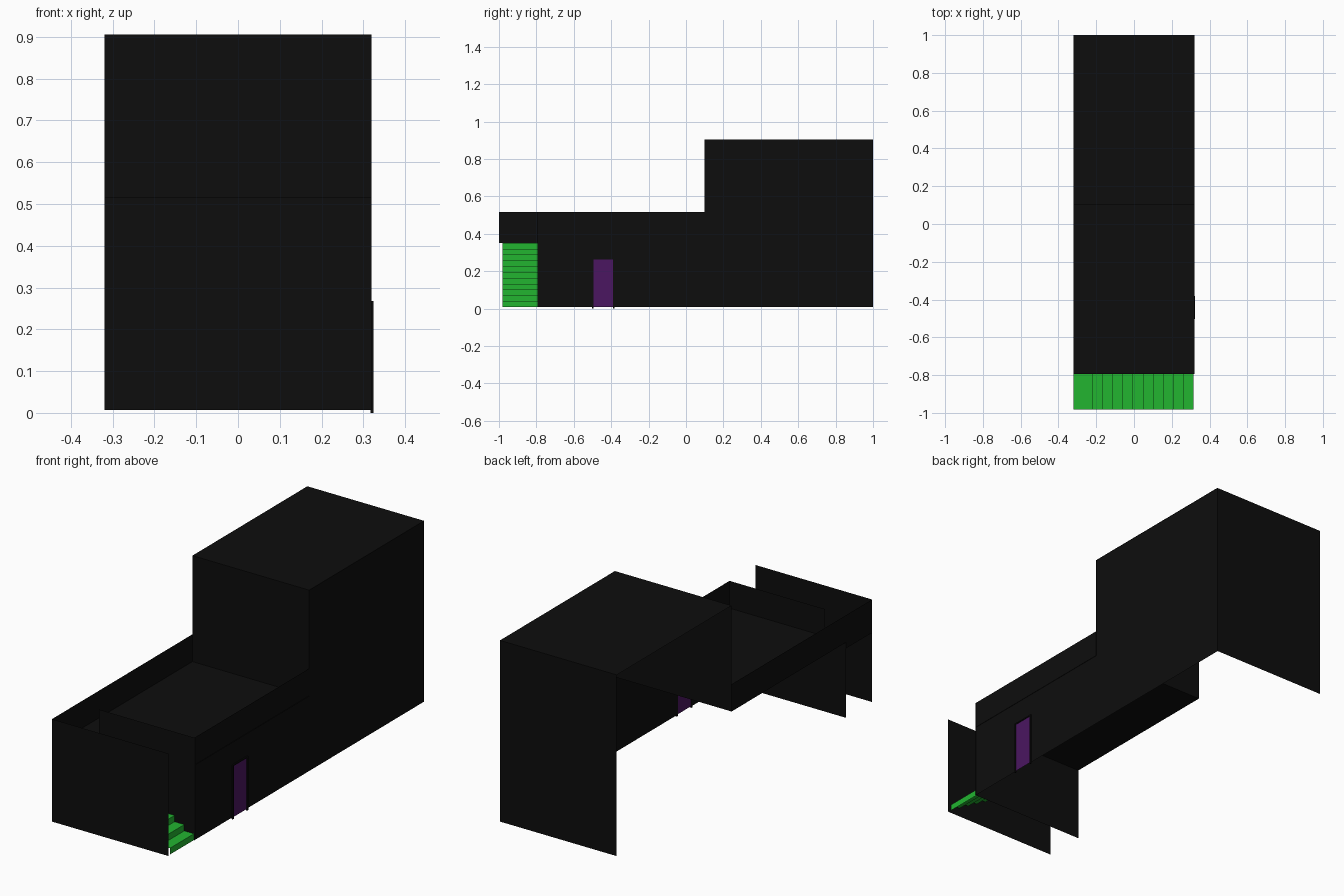
import bpy

if "Cube" in bpy.data.objects:
    bpy.data.objects.remove(bpy.data.objects["Cube"])


def material(name, rgb):
    m = bpy.data.materials.new(name)
    m.diffuse_color = (*rgb, 1)
    m.use_nodes = True
    m.node_tree.nodes["Principled BSDF"].inputs["Base Color"].default_value = m.diffuse_color
    return m


black = material("black", (0.004, 0.004, 0.004))
green = material("green", (0.016, 0.46, 0.03))
purple = material("purple", (0.07, 0.008, 0.12))


def mesh(name, verts, faces, mat):
    me = bpy.data.meshes.new(name)
    me.from_pydata(verts, [], faces)
    me.materials.append(mat)
    ob = bpy.data.objects.new(name, me)
    bpy.context.collection.objects.link(ob)
    return ob


def sheet(name, axis, pos, outline, mat=black):
    """Flat panel perpendicular to an axis, outlined in the other two."""
    verts = []
    for p in outline:
        v = list(p)
        v.insert("xyz".index(axis), pos)
        verts.append(v)
    return mesh(name, verts, [range(len(verts))], mat)


def rect(a0, b0, a1, b1):
    return [(a0, b0), (a1, b0), (a1, b1), (a0, b1)]


def box(name, lo, hi, mat=black):
    bpy.ops.mesh.primitive_cube_add(size=1, location=[(a + b) / 2 for a, b in zip(lo, hi)])
    ob = bpy.context.object
    ob.name = name
    ob.scale = [b - a for a, b in zip(lo, hi)]
    ob.data.materials.append(mat)


W = 0.32                  # half width
BASE, DECK, RAIL, TOP = 0.007, 0.38, 0.515, 0.905
STAIR, BLOCK = -0.795, 0.10   # y of the stair wall and of the tall block
D0, D1, DZ = -0.495, -0.39, 0.262   # door opening

# Right wall with a doorway notch
sheet("right_wall", "x", W - 0.002, [
    (STAIR, BASE), (D0, BASE), (D0, DZ), (D1, DZ), (D1, BASE), (1, BASE),
    (1, TOP), (BLOCK, TOP), (BLOCK, RAIL), (STAIR, RAIL)])

# Tall rear block, open on the left
sheet("rear_wall", "y", 1, rect(-W, BASE, W, TOP))
sheet("block_roof", "z", TOP, rect(-W, BLOCK, W, 1))
sheet("block_front", "y", BLOCK, rect(-W, DECK, W, TOP))

# Low terrace with its parapet
sheet("terrace_deck", "z", DECK, rect(-W, STAIR, W, BLOCK))
sheet("left_parapet", "x", -W, [(-1, 0.35), (STAIR, 0.35), (STAIR, DECK),
                                (BLOCK, DECK), (BLOCK, RAIL), (-1, RAIL)])

# Walls on both sides of the stairs, the inner one open at the landing
sheet("front_wall", "y", -1, rect(-W, BASE, W, RAIL))
sheet("stair_wall", "y", STAIR, [(-W, BASE), (W, BASE), (W, RAIL),
                                 (-0.205, RAIL), (-0.205, DECK), (-W, DECK)])

# Stairs: folded strip rising from right to left, ending in a landing
steps, rise, run = 11, 0.0312, 0.0532
x, z = 0.315, BASE
profile = [(x, z)]
for i in range(steps):
    z += rise
    profile.append((x, z))
    x = x - run if i < steps - 1 else -W
    profile.append((x, z))
verts = [(px, y, pz) for px, pz in profile for y in (-0.982, STAIR)]
faces = [(2 * i, 2 * i + 1, 2 * i + 3, 2 * i + 2) for i in range(len(profile) - 1)]
mesh("stairs", verts, faces, green)

# Door panel and its slim frame
sheet("door", "x", W, rect(D0, BASE, D1, DZ), purple)
for name, y in (("door_jamb_front", D0 - 0.008), ("door_jamb_rear", D1)):
    box(name, (W - 0.003, y, 0), (W + 0.004, y + 0.008, DZ))
box("door_lintel", (W - 0.003, D0 - 0.008, DZ), (W + 0.004, D1 + 0.008, DZ + 0.006))
